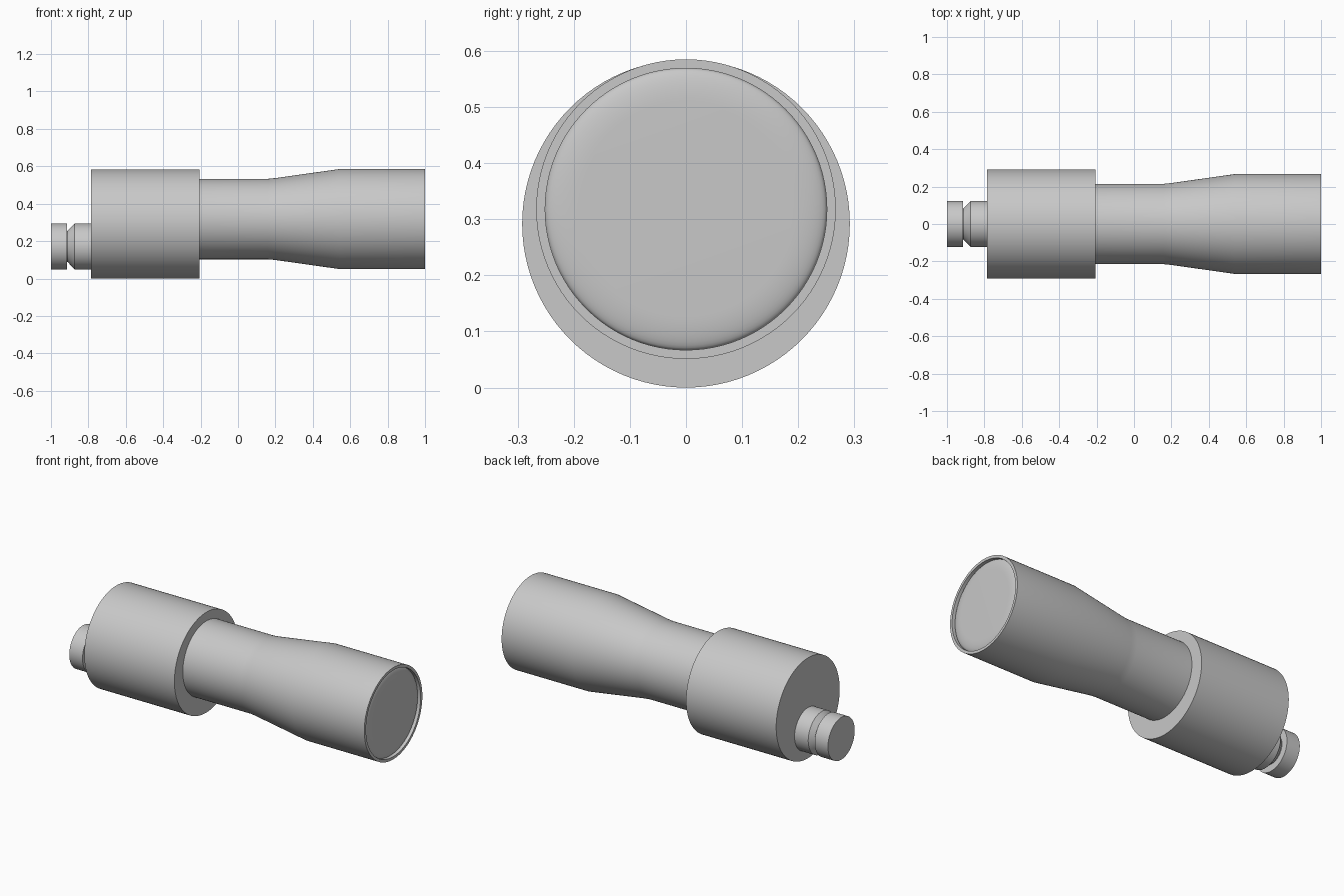
import bpy
import bmesh
import math
from mathutils import Matrix, Vector

default_cube = bpy.data.objects.get("Cube")
if default_cube:
    bpy.data.objects.remove(default_cube, do_unlink=True)

SEGMENTS = 96

grey = bpy.data.materials.new("light_grey")
grey.use_nodes = True
colour = (0.58, 0.58, 0.58, 1)
grey.diffuse_color = colour
grey.node_tree.nodes["Principled BSDF"].inputs["Base Color"].default_value = colour


def turned_part(name, axis_z, profile):
    """Revolve an (x, radius) profile around a line along x; zero radii close it."""
    bm = bmesh.new()
    verts = [bm.verts.new((x, 0, r)) for x, r in profile]
    edges = [bm.edges.new(pair) for pair in zip(verts, verts[1:])]
    bmesh.ops.spin(bm, geom=verts + edges, cent=(0, 0, 0), axis=(1, 0, 0),
                   angle=math.tau, steps=SEGMENTS, use_duplicate=False)
    bmesh.ops.remove_doubles(bm, verts=bm.verts, dist=0.0001)
    bmesh.ops.recalc_face_normals(bm, faces=bm.faces)
    bmesh.ops.transform(bm, matrix=Matrix.Translation(Vector((0, 0, axis_z))), verts=bm.verts)
    mesh = bpy.data.meshes.new(name)
    bm.to_mesh(mesh)
    bm.free()
    mesh.materials.append(grey)
    obj = bpy.data.objects.new(name, mesh)
    bpy.context.collection.objects.link(obj)
    bpy.ops.object.select_all(action="DESELECT")
    obj.select_set(True)
    bpy.context.view_layer.objects.active = obj
    bpy.ops.object.shade_smooth_by_angle(angle=math.radians(30))
    return obj


# Wide drum that holds both ends
turned_part("main_housing", 0.292,
            [(-0.785, 0), (-0.785, 0.292), (-0.205, 0.292), (-0.205, 0)])

# Low stub with a bevelled groove
turned_part("rear_stub", 0.172,
            [(-1, 0), (-1, 0.123), (-0.915, 0.123), (-0.915, 0.083),
             (-0.912, 0.083), (-0.873, 0.123), (-0.78, 0.123), (-0.78, 0)])

# Flared barrel with a recessed end and a softly domed window
dome = [(0.978 + 0.016 * math.sin(a), 0.19 + 0.061 * math.cos(a))
        for a in (math.radians(d) for d in range(0, 91, 10))]
turned_part("flared_barrel", 0.318,
            [(-0.21, 0), (-0.21, 0.215), (0.16, 0.215), (0.2, 0.219),
             (0.54, 0.267), (1, 0.267), (1, 0.251)] + dome + [(0.994, 0)])
